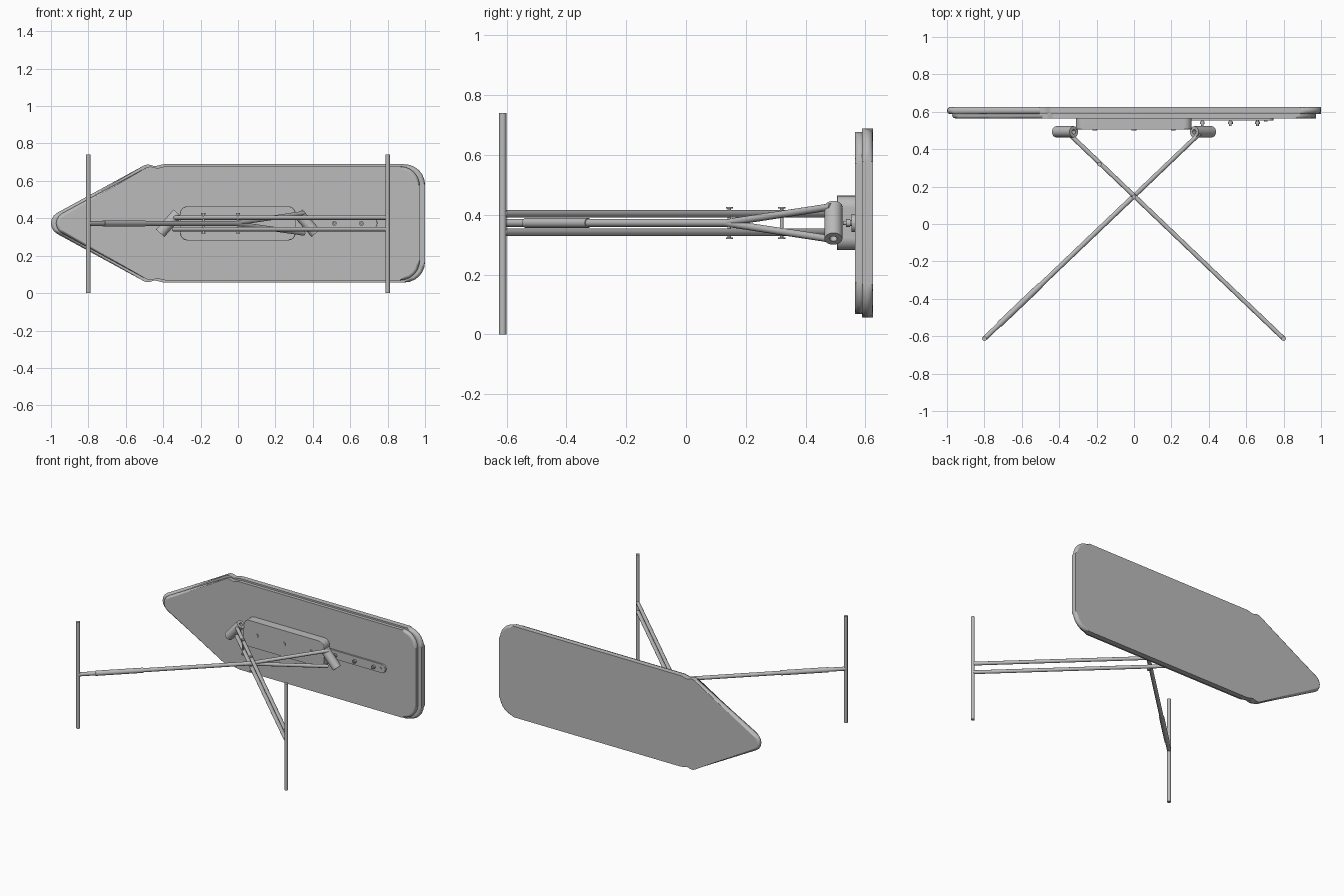
import bpy, bmesh, math
from mathutils import Matrix, Vector

if "Cube" in bpy.data.objects:
    bpy.data.objects.remove(bpy.data.objects["Cube"])

MID = 0.373  # height of the board's long axis
parts = []


def material(name, colour):
    m = bpy.data.materials.new(name)
    m.use_nodes = True
    m.diffuse_color = colour
    m.node_tree.nodes["Principled BSDF"].inputs["Base Color"].default_value = colour
    return m


grey = material("plain grey", (0.5, 0.5, 0.5, 1))


def finish(name, bm):
    bmesh.ops.recalc_face_normals(bm, faces=bm.faces)
    me = bpy.data.meshes.new(name)
    bm.to_mesh(me)
    bm.free()
    ob = bpy.data.objects.new(name, me)
    bpy.context.collection.objects.link(ob)
    me.materials.append(grey)
    parts.append(ob)
    return ob


def rounded(corners, steps=6):
    """Outline with an arc at each (x, z, radius) corner."""
    pts = []
    n = len(corners)
    for i, (x, z, r) in enumerate(corners):
        p = Vector((x, z))
        a = (Vector(corners[i - 1][:2]) - p).normalized()
        b = (Vector(corners[(i + 1) % n][:2]) - p).normalized()
        half = a.angle(b) / 2
        centre = p + (a + b).normalized() * r / math.sin(half)
        spoke = p + a * r / math.tan(half) - centre
        end = p + b * r / math.tan(half) - centre
        sweep = math.copysign(math.pi - 2 * half, spoke.x * end.y - spoke.y * end.x)
        pts += [centre + Matrix.Rotation(sweep * k / steps, 2) @ spoke for k in range(steps + 1)]
    return pts


def slab(name, outline, y0, y1, bevel, segments, sx=1, sz=1):
    """Outline in x and z, given thickness along y, with rounded rims."""
    bm = bmesh.new()
    rings = [[bm.verts.new((p.x * sx, y, MID + p.y * sz)) for p in outline] for y in (y0, y1)]
    caps = [bm.faces.new(ring) for ring in rings]
    for i in range(len(outline)):
        bm.faces.new((rings[0][i - 1], rings[0][i], rings[1][i], rings[1][i - 1]))
    rims = [e for f in caps for e in f.edges]
    bmesh.ops.bevel(bm, geom=rims, offset=bevel, offset_type='OFFSET',
                    segments=segments, profile=0.5, clamp_overlap=False, affect='EDGES')
    ob = finish(name, bm)
    ob.modifiers.new("flat_caps", 'WEIGHTED_NORMAL').keep_sharp = True
    return ob


def tube(name, a, b, r, sides=16, bore=0):
    """Round bar from a to b; bore sinks a hole into both ends."""
    a, b = Vector(a), Vector(b)
    d = b - a
    bm = bmesh.new()
    bmesh.ops.create_cone(bm, cap_ends=True, segments=sides, radius1=r, radius2=r, depth=d.length)
    if bore:
        for f in [f for f in bm.faces if len(f.verts) == sides]:
            n = f.normal.copy()
            bmesh.ops.inset_region(bm, faces=[f], thickness=r - bore)
            hole = bmesh.ops.extrude_discrete_faces(bm, faces=[f])["faces"][0]
            bmesh.ops.translate(bm, verts=hole.verts, vec=-n * r)
    bmesh.ops.rotate(bm, verts=bm.verts, matrix=d.to_track_quat('Z', 'Y').to_matrix())
    bmesh.ops.translate(bm, verts=bm.verts, vec=(a + b) / 2)
    return finish(name, bm)


# Board: pad and slightly smaller underside, both with round rims
upper = [(-0.487, 0.318, 0.05), (-0.445, 0.305, 0.03), (-0.40, 0.316, 0.05), (1, 0.316, 0.11)]
lower = [(x, -z, r) for x, z, r in reversed(upper)]
board = rounded([(-1.07, 0, 0.064)] + upper + lower)
slab("board_pad", board, 0.588, 0.625, 0.018, 4)
slab("board_underside", board, 0.565, 0.601, 0.0175, 4, 0.972, 0.965)


def plate(name, x0, x1, half, r, y0, y1, bevel):
    corners = [(x0, half, r), (x1, half, r), (x1, -half, r), (x0, -half, r)]
    return slab(name, rounded(corners), y0, y1, bevel, 2)


# Mounting box and height adjustment strip
plate("mounting_box", -0.31, 0.308, 0.091, 0.04, 0.505, 0.575, 0.006)
plate("adjustment_strip", 0.28, 0.745, 0.03, 0.029, 0.553, 0.575, 0.003)
for x in (-0.21, 0, 0.21):
    tube("box_bolt", (x, 0.499, MID), (x, 0.51, MID), 0.013, 12)
for x in (0.365, 0.515, 0.66):
    tube("strip_stem", (x, 0.525, MID), (x, 0.56, MID), 0.007, 12)
    tube("strip_knob", (x, 0.535, MID), (x, 0.548, MID), 0.013, 12)
tube("strip_rivet", (0.705, 0.549, MID), (0.705, 0.56, MID), 0.01, 12)

# Feet and the tilted rollers at the leg tops
for side, label in ((1, "left"), (-1, "right")):
    tube(label + "_foot", (side * 0.8, -0.613, 0), (side * 0.8, -0.613, 0.74), 0.012)
    tube(label + "_roller", (side * 0.322, 0.493, 0.427), (side * 0.416, 0.493, 0.32), 0.03, 24, 0.012)

# Leg with two parallel rails
for s in (1, -1):
    z = MID + s * 0.031
    tube("rail", (0.8, -0.613, z), (-0.345, 0.48, z), 0.012)

# Leg with one post that forks above the pivot
pivot = Vector((0, 0.15, MID))
base = Vector((-0.8, -0.613, MID))
tube("post", base, pivot, 0.013)
tube("post_sleeve", base.lerp(pivot, 0.1), base.lerp(pivot, 0.375), 0.0165)
for s in (1, -1):
    tube("fork_arm", pivot - Vector((0.02, 0.02, 0)), (0.352, 0.485, MID + s * 0.054), 0.012)

# Pins through the legs, with flat heads
for x, y in ((0, 0.145), (-0.185, 0.32)):
    tube("pin", (x, y, MID - 0.054), (x, y, MID + 0.054), 0.006, 12)
    for s in (1, -1):
        tube("pin_head", (x, y, MID + s * 0.048), (x, y, MID + s * 0.054), 0.012, 12)

# Smooth shading with sharp edges kept
bpy.ops.object.select_all(action='DESELECT')
for ob in parts:
    ob.select_set(True)
bpy.context.view_layer.objects.active = parts[0]
bpy.ops.object.shade_smooth_by_angle(angle=math.radians(35))
